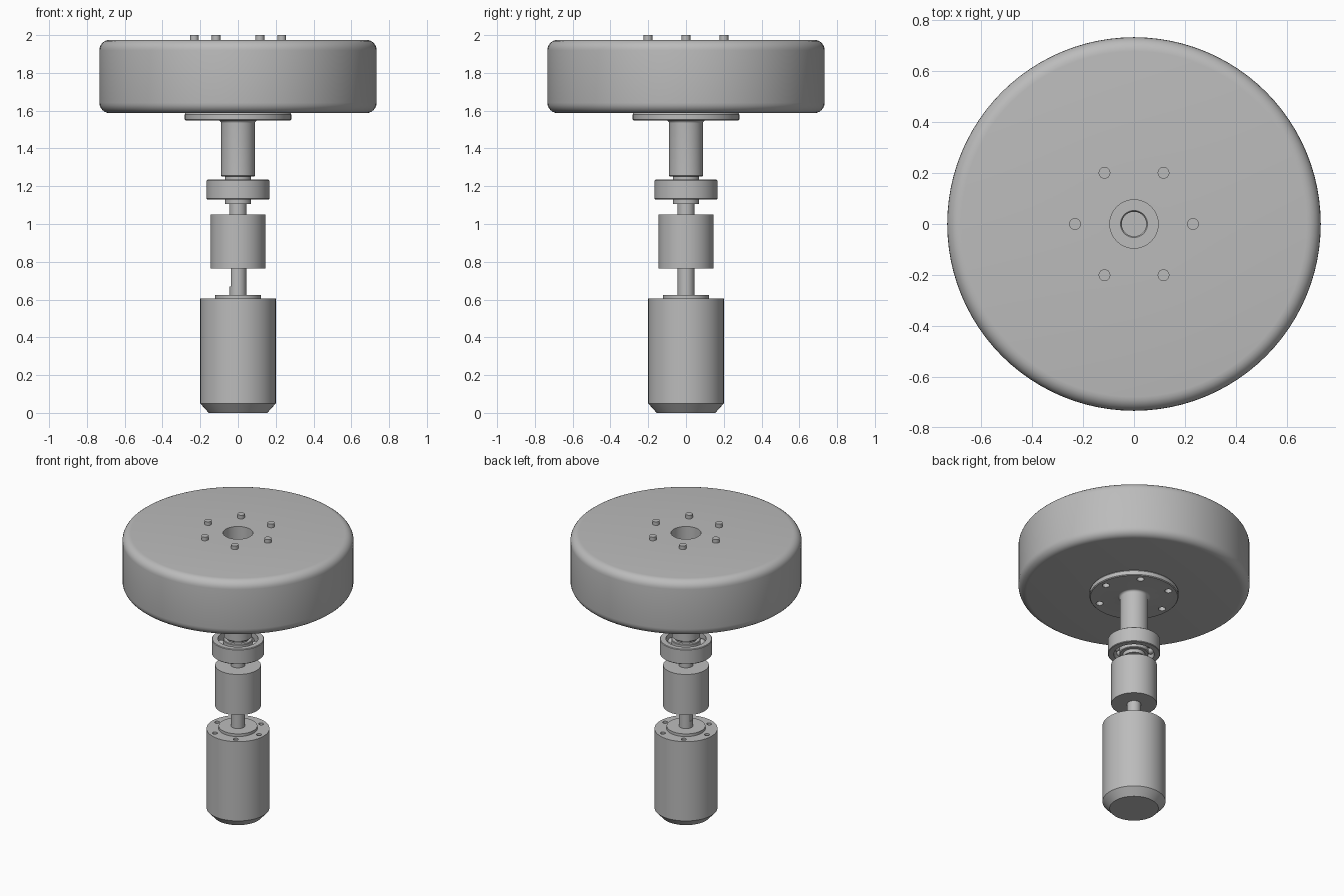
import bpy, bmesh
from math import sin, cos, pi, radians
from mathutils import Vector

if "Cube" in bpy.data.objects:
    bpy.data.objects.remove(bpy.data.objects["Cube"])

grey = bpy.data.materials.new("plain grey")
grey.use_nodes = True
grey.diffuse_color = (0.5, 0.5, 0.5, 1)
grey.node_tree.nodes["Principled BSDF"].inputs["Base Color"].default_value = (0.5, 0.5, 0.5, 1)


def finish(name, bm):
    mesh = bpy.data.meshes.new(name)
    bmesh.ops.recalc_face_normals(bm, faces=bm.faces)
    bm.to_mesh(mesh)
    bm.free()
    mesh.materials.append(grey)
    ob = bpy.data.objects.new(name, mesh)
    bpy.context.collection.objects.link(ob)
    return ob


def smooth(ob):
    bpy.ops.object.select_all(action='DESELECT')
    ob.select_set(True)
    bpy.context.view_layer.objects.active = ob
    bpy.ops.object.shade_smooth_by_angle(angle=radians(30))
    return ob


def lathe(name, profile, closed=False, steps=72):
    """Spin a (radius, height) profile round the z axis."""
    bm = bmesh.new()
    vs = [bm.verts.new((r, 0, z)) for r, z in profile]
    es = [bm.edges.new(p) for p in zip(vs, vs[1:])]
    if closed:
        es.append(bm.edges.new((vs[-1], vs[0])))
    bmesh.ops.spin(bm, geom=vs + es, cent=(0, 0, 0), axis=(0, 0, 1),
                   angle=2 * pi, steps=steps)
    bmesh.ops.remove_doubles(bm, verts=bm.verts, dist=1e-5)
    return smooth(finish(name, bm))


def fillet(r, z, radius, start, end, n=6):
    """Arc points about (r, z) between two angles in degrees."""
    return [(r + radius * cos(radians(start + (end - start) * i / n)),
             z + radius * sin(radians(start + (end - start) * i / n)))
            for i in range(n + 1)]


def rod(name, r, z0, z1, x=0, y=0, steps=72):
    ob = lathe(name, [(0, z0), (r, z0), (r, z1), (0, z1)], steps=steps)
    ob.location = (x, y, 0)
    return ob


def ring(name, r0, r1, z0, z1, c=0.004):
    return lathe(name, [(r0, z0), (r1 - c, z0), (r1, z0 + c), (r1, z1 - c),
                        (r1 - c, z1), (r0, z1)], closed=True)


def circle(radius, count=6):
    return [(radius * cos(2 * pi * i / count), radius * sin(2 * pi * i / count))
            for i in range(count)]


def cut(ob, cutters):
    """Subtract the cutters, then throw them away."""
    bpy.context.view_layer.update()
    for c in cutters:
        c.hide_render = True
        mod = ob.modifiers.new("cut", 'BOOLEAN')
        mod.operation, mod.solver, mod.object = 'DIFFERENCE', 'EXACT', c
        bpy.context.view_layer.objects.active = ob
        bpy.ops.object.modifier_apply(modifier=mod.name)
    for c in cutters:
        bpy.data.objects.remove(c)
    smooth(ob)


# Motor: chamfered can with raised boss and screw holes in its face
motor = lathe("motor_body", [(0, 0), (0.155, 0), (0.2, 0.05), (0.2, 0.605),
                             (0.123, 0.605), (0.123, 0.624), (0, 0.624)])
cut(motor, [rod("hole_cutter", 0.016, 0.55, 0.65, x, y, 20) for x, y in circle(0.162)])

# Motor shaft with a flat ground on one side
motor_shaft = rod("motor_shaft", 0.044, 0.6, 0.8)
bm = bmesh.new()
bmesh.ops.create_cube(bm, size=1)
bmesh.ops.scale(bm, verts=bm.verts, vec=Vector((0.1, 0.2, 0.3)))
bmesh.ops.translate(bm, verts=bm.verts, vec=Vector((-0.088, 0, 0.82)))
cut(motor_shaft, [finish("flat_cutter", bm)])

# Coupling between the shafts
lathe("coupling", [(0, 0.765), (0.145, 0.765), (0.145, 1.05), (0, 1.05)])

# Bearing: two rings and balls, with the stepped axle through it
ring("bearing_outer_ring", 0.128, 0.166, 1.13, 1.235)
ring("bearing_inner_ring", 0.065, 0.093, 1.13, 1.235)
for i, (x, y) in enumerate(circle(0.11, 9)):
    bm = bmesh.new()
    bmesh.ops.create_uvsphere(bm, u_segments=20, v_segments=12, radius=0.027)
    bmesh.ops.translate(bm, verts=bm.verts, vec=Vector((x, y, 1.182)))
    smooth(finish(f"bearing_ball_{i + 1}", bm))

# Hub: axle, tube and mounting flange, bored from above
hub = lathe("hub", [(0, 1.02), (0.045, 1.02), (0.045, 1.105), (0.07, 1.105),
                    (0.07, 1.252), (0.086, 1.252), (0.09, 1.256)]
            + fillet(0.105, 1.533, 0.015, 180, 90)
            + [(0.277, 1.548), (0.282, 1.553), (0.282, 1.58), (0.277, 1.587),
               (0.053, 1.587), (0.048, 1.58), (0.048, 1.3), (0, 1.3)])
cut(hub, [rod("hole_cutter", 0.023, 1.5, 1.62, x, y, 24) for x, y in circle(0.232)])

# Wheel with rounded rims and a centre bore
R, low, high, f = 0.734, 1.587, 1.975, 0.055
lathe("wheel", [(0.095, low)] + fillet(R - f, low + f, f, -90, 0)
      + fillet(R - f, high - f, f, 0, 90) + [(0.095, high)], closed=True, steps=96)

# Bolts standing out of the wheel
for i, (x, y) in enumerate(circle(0.232)):
    rod(f"wheel_bolt_{i + 1}", 0.023, 1.58, 2.0, x, y, 24)
